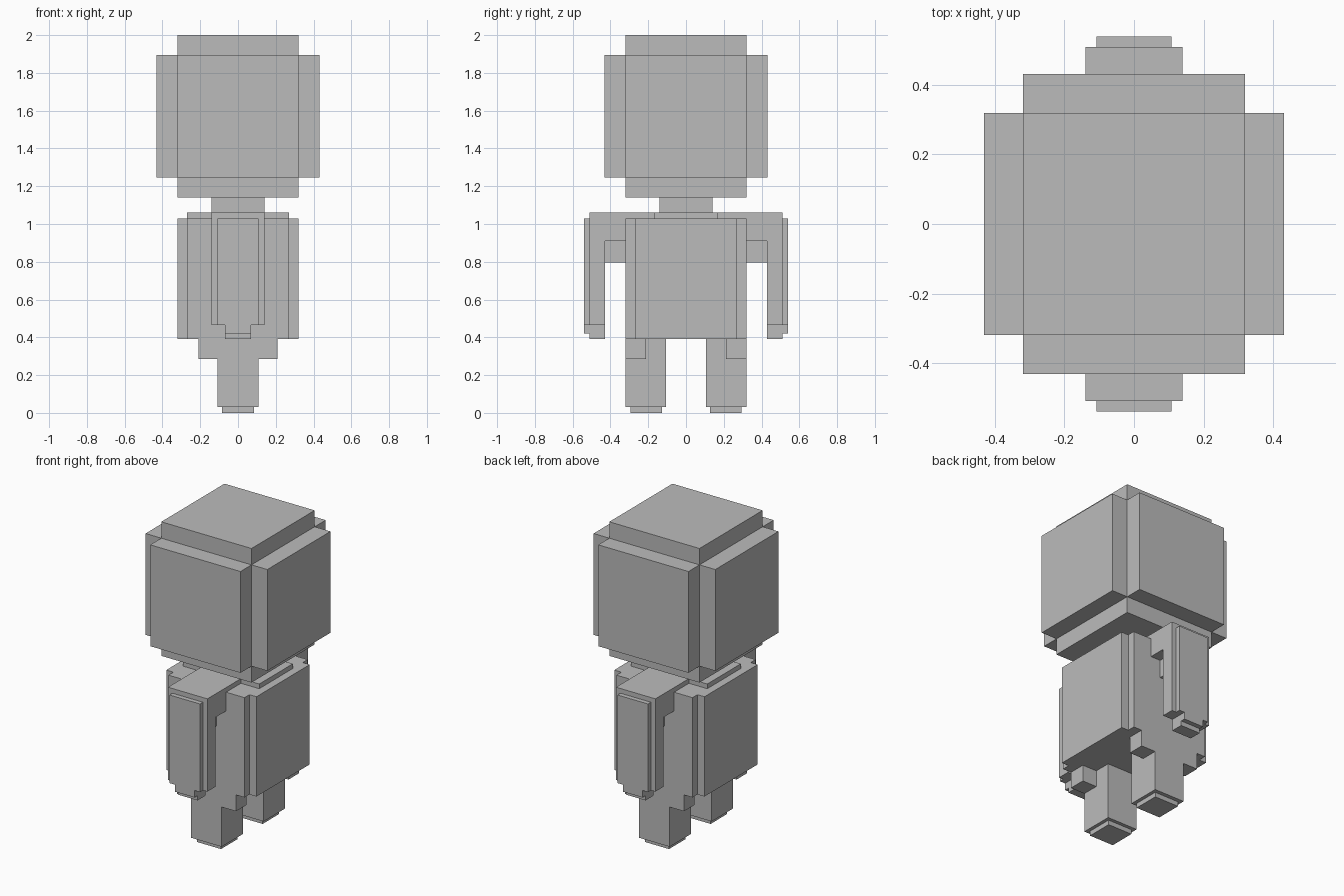
import bpy
import bmesh

if "Cube" in bpy.data.objects:
    bpy.data.objects.remove(bpy.data.objects["Cube"])

grey = bpy.data.materials.new("plain_grey")
grey.diffuse_color = (0.5, 0.5, 0.5, 1.0)
grey.use_nodes = True
grey.node_tree.nodes["Principled BSDF"].inputs["Base Color"].default_value = grey.diffuse_color


def blocks(name, boxes):
    """One object from boxes given as (x0, x1, y0, y1, z0, z1)."""
    bm = bmesh.new()
    for x0, x1, y0, y1, z0, z1 in boxes:
        for v in bmesh.ops.create_cube(bm, size=1)["verts"]:
            v.co.x = x1 if v.co.x > 0 else x0
            v.co.y = y1 if v.co.y > 0 else y0
            v.co.z = z1 if v.co.z > 0 else z0
    mesh = bpy.data.meshes.new(name)
    bm.to_mesh(mesh)
    bm.free()
    mesh.materials.append(grey)
    obj = bpy.data.objects.new(name, mesh)
    bpy.context.collection.objects.link(obj)
    return obj


def centred(hx, hy, z0, z1):
    return (-hx, hx, -hy, hy, z0, z1)


def sided(hx, y0, y1, z0, z1, s):
    """Box centred on x, lying on the side s of the y axis."""
    a, b = sorted((y0 * s, y1 * s))
    return (-hx, hx, a, b, z0, z1)


# Head: a cube with a raised plate on each of its four sides
blocks("head", [centred(0.32, 0.32, 1.14, 2.0)])
for s, side in ((-1, "front"), (1, "back")):
    blocks("head_plate_" + side, [sided(0.32, 0.32, 0.432, 1.245, 1.895, s)])
for s, side in ((-1, "left"), (1, "right")):
    a, b = sorted((0.32 * s, 0.432 * s))
    blocks("head_plate_" + side, [(a, b, -0.32, 0.32, 1.245, 1.895)])

# Neck and the thin raised collar
blocks("neck", [centred(0.14, 0.14, 1.06, 1.14)])
blocks("collar", [centred(0.27, 0.17, 1.03, 1.06)])

# Torso with notched vertical corners
blocks("torso", [centred(0.27, 0.32, 0.39, 1.03)])
for s, side in ((-1, "left"), (1, "right")):
    a, b = sorted((0.27 * s, 0.32 * s))
    blocks("torso_plate_" + side, [(a, b, -0.27, 0.27, 0.39, 1.03)])

# Limbs, repeated on both sides of the y axis
for s, side in ((-1, "front"), (1, "back")):
    blocks("shoulder_" + side, [
        sided(0.14, 0.17, 0.43, 1.03, 1.06, s),
        sided(0.14, 0.32, 0.43, 0.91, 1.03, s),
        sided(0.07, 0.32, 0.43, 0.795, 0.91, s)])
    blocks("arm_" + side, [
        sided(0.14, 0.43, 0.51, 0.465, 1.06, s),
        sided(0.108, 0.51, 0.54, 0.465, 1.03, s)])
    blocks("hand_" + side, [
        sided(0.07, 0.43, 0.51, 0.39, 0.465, s),
        sided(0.07, 0.51, 0.54, 0.42, 0.465, s)])
    blocks("leg_" + side, [
        sided(0.108, 0.105, 0.32, 0.03, 0.39, s),
        sided(0.21, 0.212, 0.32, 0.285, 0.39, s)])
    blocks("foot_" + side, [sided(0.086, 0.127, 0.295, 0.0, 0.03, s)])
